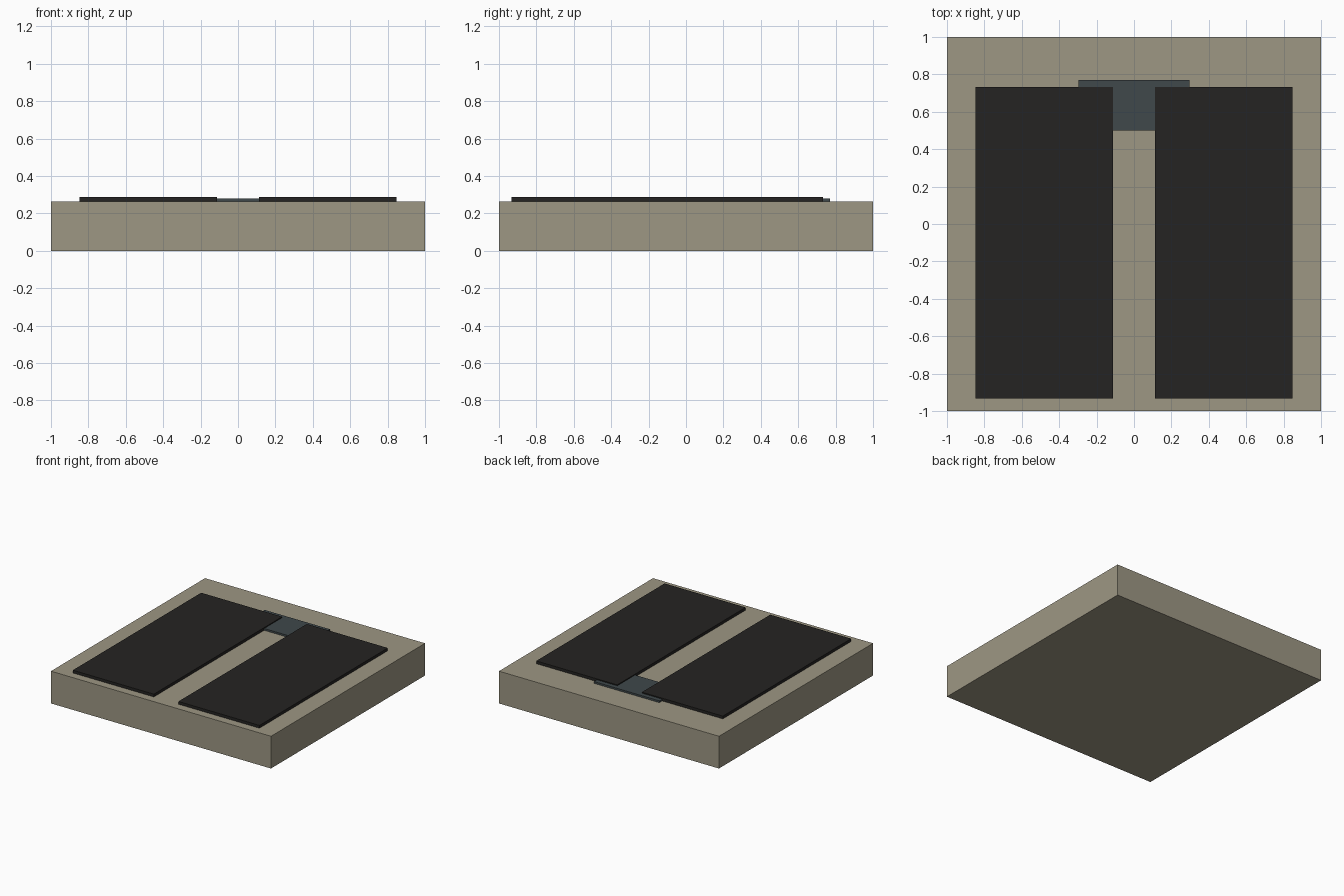
import bpy

if "Cube" in bpy.data.objects:
    bpy.data.objects.remove(bpy.data.objects["Cube"])


def material(name, rgb):
    m = bpy.data.materials.new(name)
    m.diffuse_color = (*rgb, 1)
    m.use_nodes = True
    m.node_tree.nodes["Principled BSDF"].inputs["Base Color"].default_value = m.diffuse_color
    return m


def box(name, lo, hi, mat):
    """Axis-aligned box between two corners."""
    bpy.ops.mesh.primitive_cube_add(size=1, location=[(a + b) / 2 for a, b in zip(lo, hi)])
    ob = bpy.context.object
    ob.name = name
    ob.scale = [b - a for a, b in zip(lo, hi)]
    bpy.ops.object.transform_apply(location=False, rotation=False, scale=True)
    ob.data.materials.append(mat)
    return ob


stone = material("stone", (0.34, 0.31, 0.23))
black = material("black", (0.018, 0.017, 0.016))
slate = material("slate", (0.05, 0.065, 0.07))

TOP = 0.265

# Thick square slab
box("base_slab", (-1, -1, 0), (1, 1, TOP), stone)

# Thin plate bridging the rear ends of the panels
box("rear_plate", (-0.297, 0.5, TOP), (0.297, 0.77, 0.28), slate)

# Two long dark panels, mirrored about x = 0
for side, x in (("left", -0.48), ("right", 0.48)):
    box(side + "_panel", (x - 0.368, -0.933, TOP), (x + 0.368, 0.733, 0.288), black)
